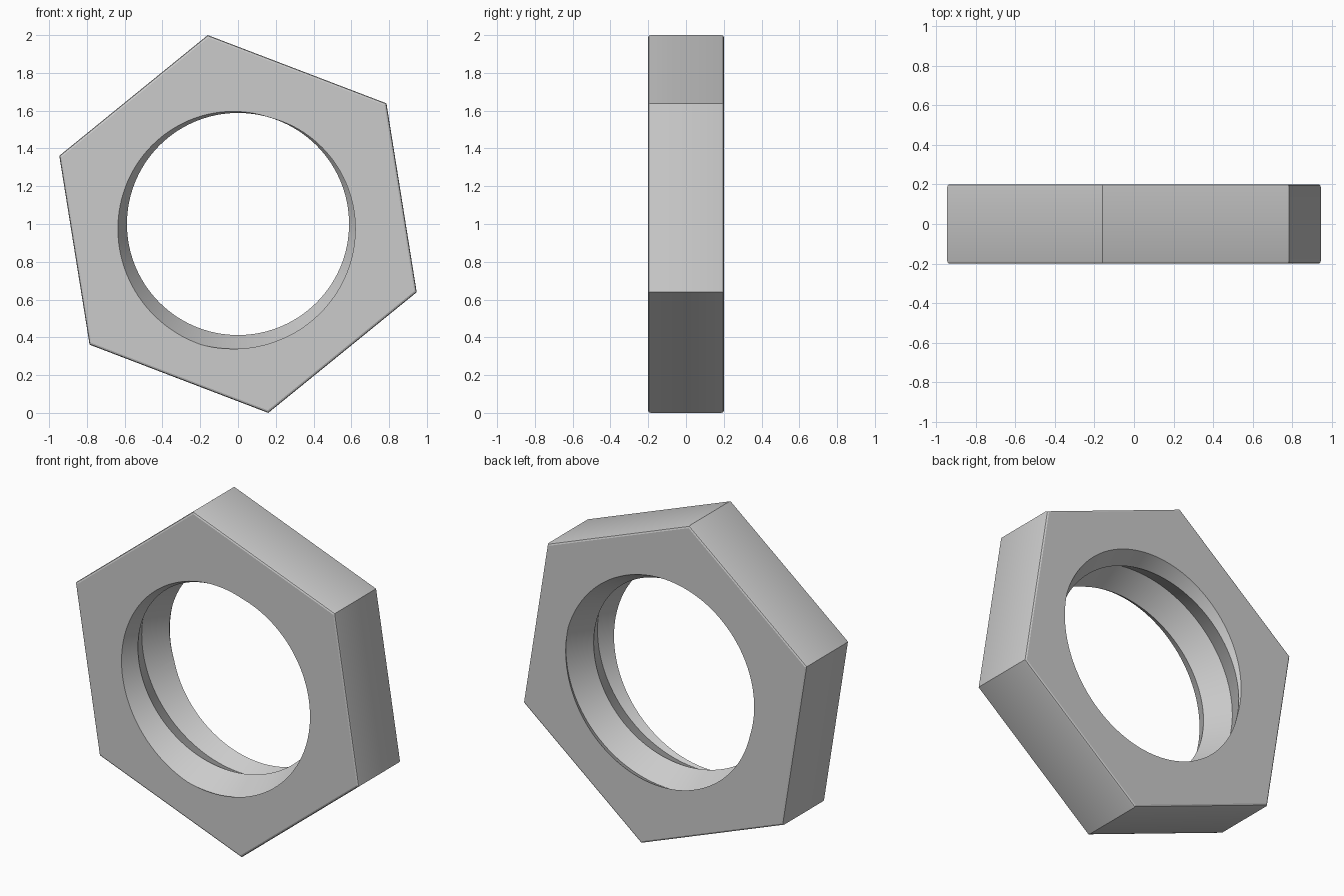
import bpy
import bmesh
from math import sin, cos, pi, radians
from mathutils import Vector

cube = bpy.data.objects.get("Cube")
if cube:
    bpy.data.objects.remove(cube, do_unlink=True)

HALF = 0.201            # half thickness
TILT = radians(99.1)    # direction of the top corner
RADIUS = 1 / sin(TILT)  # corner radius
CREST, ROOT, PITCH = 0.588, 0.668, 0.3
START = radians(73)     # where the thread crest meets the front face
STEPS = 120


def polar(radius, angle, y):
    return Vector((radius * cos(angle), y, 1 + radius * sin(angle)))


bm = bmesh.new()

# Internal V thread: a helical strip alternating crest and root
columns = []
for i in range(STEPS + 1):
    angle = 2 * pi * i / STEPS
    columns.append([
        bm.verts.new(polar(ROOT if k % 2 else CREST, angle,
                           -HALF + PITCH * ((angle - START) / (2 * pi) + k / 2)))
        for k in range(-3, 7)])
for a, b in zip(columns, columns[1:]):
    for k in range(len(a) - 1):
        bm.faces.new((a[k], b[k], b[k + 1], a[k + 1]))
bmesh.ops.remove_doubles(bm, verts=bm.verts[:], dist=1e-5)

# Trim the thread flush with the front and back
for side in (-1, 1):
    bmesh.ops.bisect_plane(bm, geom=bm.verts[:] + bm.edges[:] + bm.faces[:],
                           dist=1e-6, plane_co=(0, side * HALF, 0),
                           plane_no=(0, side, 0), clear_outer=True)

# Hexagonal outside with softened rims
rim = [(0.014, 0), (0.004, 0.004), (0, 0.014)]
profile = [(RADIUS - inset, -HALF + drop) for inset, drop in rim]
profile += [(r, -y) for r, y in reversed(profile)]
rings = [[bm.verts.new(polar(r, TILT + n * pi / 3, y)) for n in range(6)]
         for r, y in profile]
for a, b in zip(rings, rings[1:]):
    for n in range(6):
        m = (n + 1) % 6
        bm.faces.new((a[n], a[m], b[m], b[n]))

# Flat front and back faces around the hole
for side in (-1, 1):
    border = [e for e in bm.edges if e.is_boundary
              and all(abs(v.co.y - side * HALF) < 1e-4 for v in e.verts)]
    bmesh.ops.triangle_fill(bm, edges=border, use_beauty=True,
                            normal=(0, side, 0))

bmesh.ops.recalc_face_normals(bm, faces=bm.faces[:])
mesh = bpy.data.meshes.new("hex_nut")
bm.to_mesh(mesh)
bm.free()

# Plain grey metal
grey = bpy.data.materials.new("grey_metal")
grey.use_nodes = True
colour = (0.6, 0.6, 0.6, 1)
grey.diffuse_color = colour
grey.node_tree.nodes["Principled BSDF"].inputs["Base Color"].default_value = colour
mesh.materials.append(grey)

nut = bpy.data.objects.new("hex_nut", mesh)
bpy.context.collection.objects.link(nut)
bpy.ops.object.select_all(action="DESELECT")
nut.select_set(True)
bpy.context.view_layer.objects.active = nut
bpy.ops.object.shade_smooth_by_angle(angle=radians(20))
